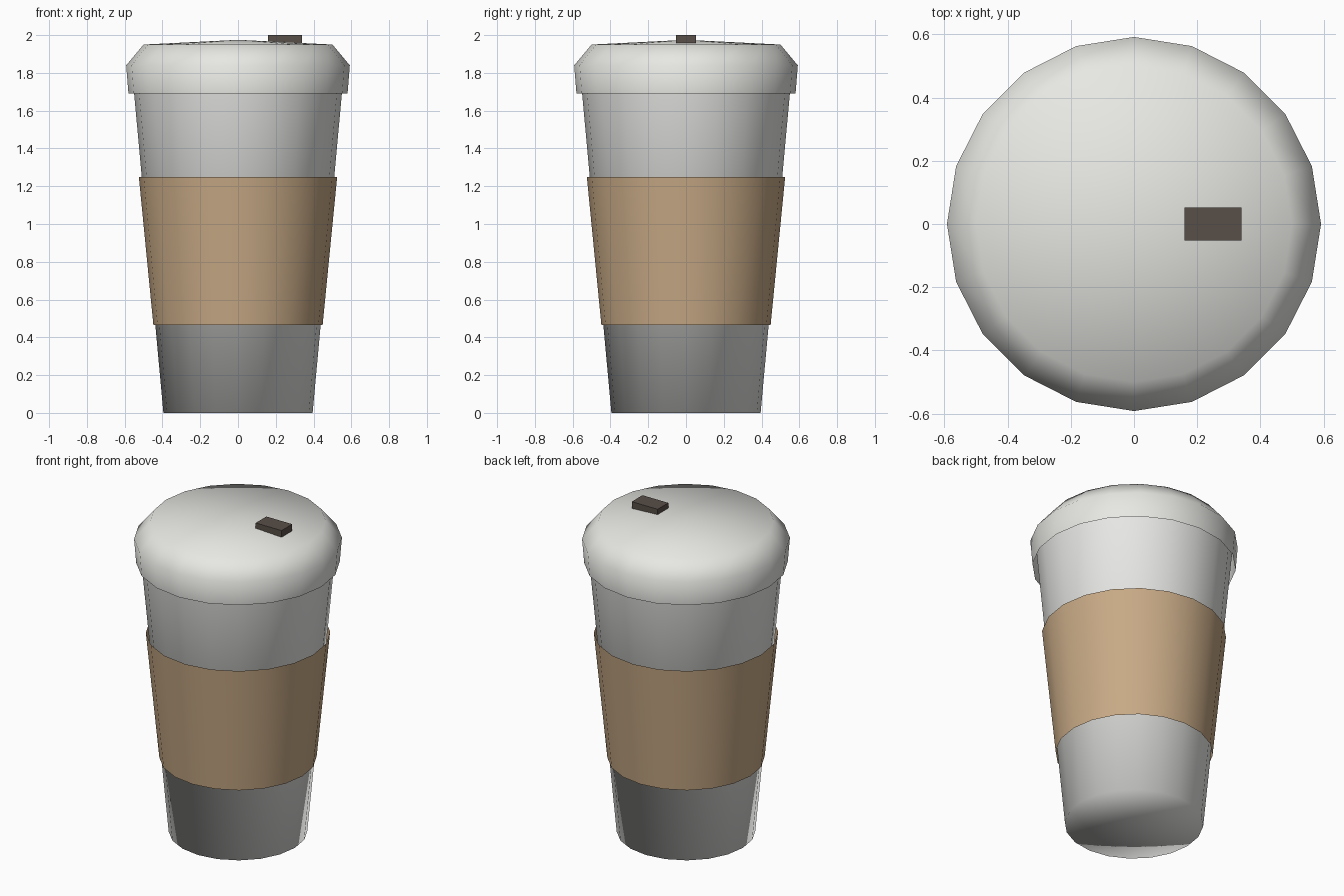
import bpy
import bmesh
from math import radians
from mathutils import Matrix, Vector

SIDES = 20

cube = bpy.data.objects.get("Cube")
if cube:
    bpy.data.objects.remove(cube, do_unlink=True)


def material(name, rgb):
    """Flat material from sRGB values."""
    linear = [((c / 255 + 0.055) / 1.055) ** 2.4 for c in rgb] + [1.0]
    mat = bpy.data.materials.new(name)
    mat.use_nodes = True
    mat.diffuse_color = linear
    bsdf = mat.node_tree.nodes["Principled BSDF"]
    bsdf.inputs["Base Color"].default_value = linear
    bsdf.inputs["Roughness"].default_value = 0.8
    return mat


def add_object(name, bm, mat, smooth):
    bmesh.ops.recalc_face_normals(bm, faces=bm.faces)
    for face in bm.faces:
        face.smooth = smooth
    mesh = bpy.data.meshes.new(name)
    bm.to_mesh(mesh)
    bm.free()
    mesh.materials.append(mat)
    obj = bpy.data.objects.new(name, mesh)
    bpy.context.collection.objects.link(obj)
    return obj


def lathe(name, profile, mat):
    """Spin a (radius, height) profile around the z axis."""
    bm = bmesh.new()
    verts = [bm.verts.new((r, 0, z)) for r, z in profile]
    edges = [bm.edges.new(pair) for pair in zip(verts, verts[1:])]
    bmesh.ops.spin(bm, geom=verts + edges, cent=(0, 0, 0), axis=(0, 0, 1),
                   angle=radians(360), steps=SIDES, use_merge=True)
    bmesh.ops.remove_doubles(bm, verts=bm.verts, dist=0.0001)
    return add_object(name, bm, mat, smooth=True)


def box(name, center, size, mat):
    bm = bmesh.new()
    bmesh.ops.create_cube(bm, size=1, matrix=Matrix.LocRotScale(
        Vector(center), None, Vector(size)))
    return add_object(name, bm, mat, smooth=False)


white = material("paper white", (240, 240, 238))
cream = material("lid white", (240, 240, 236))
tan = material("cardboard tan", (200, 170, 134))
brown = material("dark brown", (88, 78, 71))

# Tapered cup with a flat base; its rim is tucked inside the lid
lathe("cup_body", [(0, 0), (0.395, 0), (0.56, 1.8)], white)

# Open cardboard band around the middle
lathe("cup_sleeve", [(0.448, 0.465), (0.525, 1.25)], tan)

# Lid with skirt, sloped shoulder and shallow domed top
lathe("lid", [(0.58, 1.69), (0.592, 1.84), (0.5, 1.95), (0, 1.975)], cream)

# Sip tab on the lid
box("sip_tab", (0.25, 0, 1.97), (0.18, 0.106, 0.06), brown)
